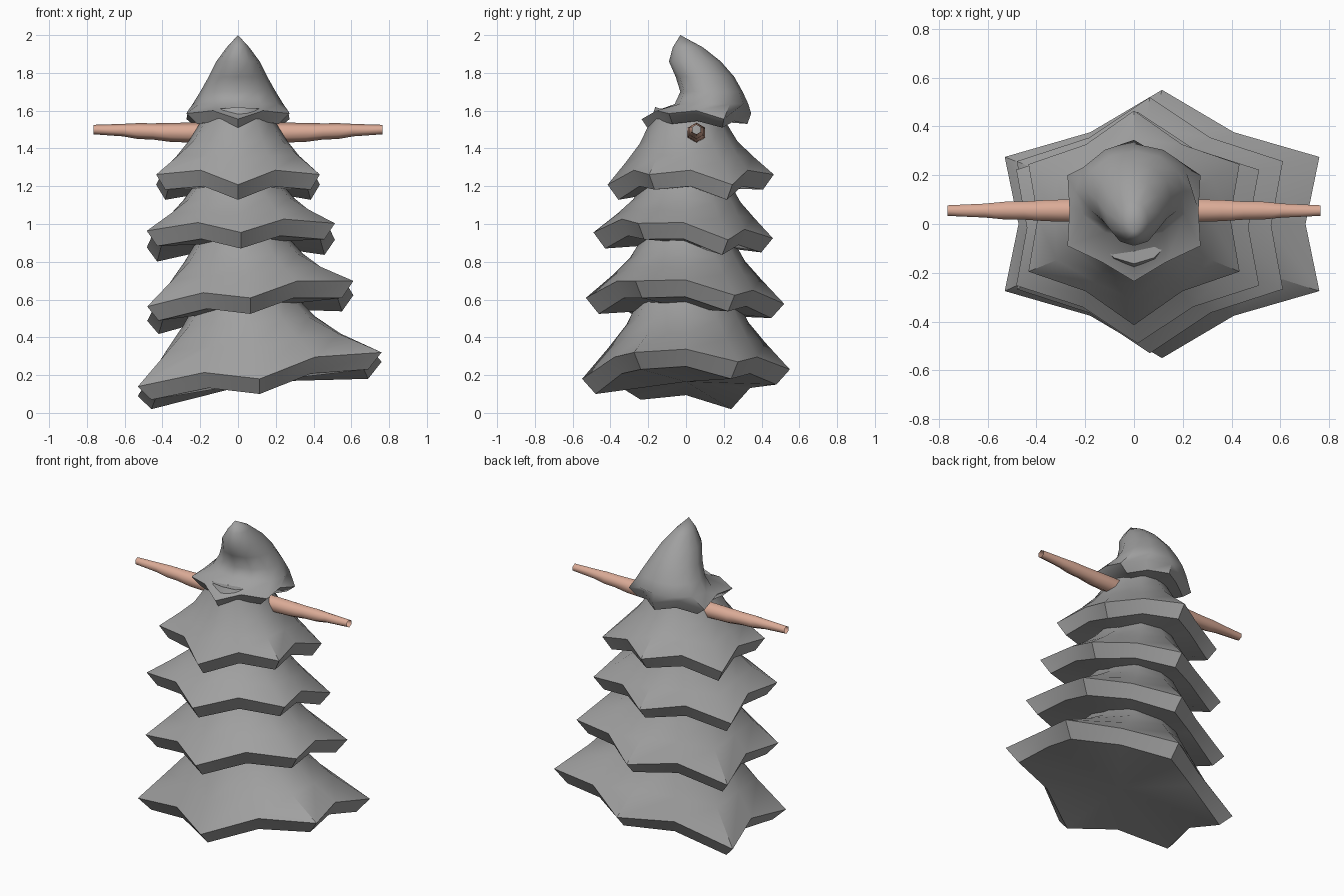
import bpy, bmesh
from math import sin, cos, pi, radians

if "Cube" in bpy.data.objects:
    bpy.data.objects.remove(bpy.data.objects["Cube"])


def make_material(name, rgb):
    mat = bpy.data.materials.new(name)
    mat.use_nodes = True
    mat.diffuse_color = (*rgb, 1)
    mat.node_tree.nodes["Principled BSDF"].inputs["Base Color"].default_value = (*rgb, 1)
    return mat


grey = make_material("grey foliage", (0.35, 0.35, 0.35))
wood = make_material("pale wood", (0.71, 0.41, 0.31))


def star_ring(cx, cy, z, rx, ry, notch=1.0, rise=0.0, sx=0.0, sy=0.0, wave=0.0):
    """Twelve points: six tips with six notches, on a tilted, wavy plane."""
    points = []
    for j in range(12):
        a = radians(30 * j - 90)
        tip = j % 2 == 0
        k = 1 if tip else notch
        x, y = rx * k * cos(a), ry * k * sin(a)
        bump = (wave if j % 4 else -wave) if tip else rise
        points.append((cx + x, cy + y, z + sx * x + sy * y + bump))
    return points


def loft(name, rings, mat, caps=True, tip=None, base=None, angle=40):
    """Skin a list of rings, closing the ends with caps or points."""
    bm = bmesh.new()
    loops = [[bm.verts.new(p) for p in ring] for ring in rings]
    n = len(loops[0])
    for a, b in zip(loops, loops[1:]):
        for i in range(n):
            bm.faces.new((a[i], a[(i + 1) % n], b[(i + 1) % n], b[i]))
    for loop, point in ((loops[0], base), (loops[-1], tip)):
        if point:
            v = bm.verts.new(point)
            for i in range(n):
                bm.faces.new((loop[i], loop[(i + 1) % n], v))
        elif caps:
            bm.faces.new(loop)
    bmesh.ops.recalc_face_normals(bm, faces=bm.faces)
    mesh = bpy.data.meshes.new(name)
    bm.to_mesh(mesh)
    bm.free()
    mesh.materials.append(mat)
    obj = bpy.data.objects.new(name, mesh)
    bpy.context.collection.objects.link(obj)
    bpy.ops.object.select_all(action='DESELECT')
    obj.select_set(True)
    bpy.context.view_layer.objects.active = obj
    bpy.ops.object.shade_smooth_by_angle(angle=radians(angle))
    return obj


def tier(name, cx, cy, z, rx, ry, sx, sy, wave, neck_x, neck_z, neck_r):
    """One drooping skirt of branches: underside, rim, flare and neck."""
    rings = [
        star_ring(cx, cy, z - 0.08, rx * 0.89, ry * 0.87, 0.82, 0.045, sx, sy, wave),
        star_ring(cx, cy, z, rx, ry, 0.79, 0.05, sx, sy, wave),
    ]
    # fraction of the way from rim to neck, and height along it
    for t, h in ((0.45, 0.37), (0.76, 0.65), (1, 1), (1.12, 1.25)):
        rings.append(star_ring(
            cx + (neck_x - cx) * t, cy + (0.01 - cy) * t, z + (neck_z - z) * h,
            rx + (neck_r - rx) * t, ry + (neck_r - ry) * t,
            0.79 + 0.2 * min(1, t * 1.1), 0.02 * (1 - h),
            sx * (1 - t * 0.6), sy * (1 - t * 0.6), wave * (1 - t)))
    return loft(name, rings, grey, base=(cx, cy, z - 0.04))


# Foliage tiers, bottom to top
tier("bottom_tier", 0.115, 0.0, 0.205, 0.745, 0.55, 0.14, 0.0, 0.025, 0.04, 0.62, 0.25)
tier("lower_tier", 0.065, -0.005, 0.593, 0.63, 0.525, 0.124, -0.068, 0.02, 0.02, 0.93, 0.235)
tier("middle_tier", 0.015, -0.015, 0.94, 0.575, 0.475, 0.04, -0.083, 0.024, 0.0, 1.22, 0.225)
tier("upper_tier", 0.0, 0.025, 1.235, 0.5, 0.44, 0.0, 0.0, 0.027, 0.0, 1.54, 0.2)

# Bent crown that leans forward, with a flared brim
crown = [
    star_ring(0, 0.06, 1.52, 0.25, 0.265, 0.85, 0.025, wave=0.01),
    star_ring(0, 0.055, 1.57, 0.315, 0.29, 0.84, 0.03, wave=0.015),
]
for z, front, back, half in ((1.635, -0.06, 0.33, 0.24), (1.70, -0.03, 0.30, 0.2),
                             (1.78, -0.055, 0.255, 0.155), (1.86, -0.09, 0.185, 0.115),
                             (1.935, -0.07, 0.09, 0.06)):
    crown.append(star_ring(0, (front + back) / 2, z, half, (back - front) / 2))
loft("crown", crown, grey, base=(0, 0.06, 1.55), tip=(0, -0.03, 2.0), angle=50)

# Branch arms: open hexagonal tubes with slight knots
for side, name in ((1, "left_arm"), (-1, "right_arm")):
    rings = []
    for x, z, r in ((0.1, 1.48, 0.055), (0.25, 1.484, 0.053), (0.36, 1.485, 0.05),
                    (0.45, 1.49, 0.043), (0.53, 1.492, 0.042), (0.61, 1.497, 0.033),
                    (0.765, 1.5, 0.025)):
        rings.append([(side * x, 0.055 + r * sin(i * pi / 3), z + r * cos(i * pi / 3))
                      for i in range(6)])
    loft(name, rings, wood, caps=False, angle=65)
